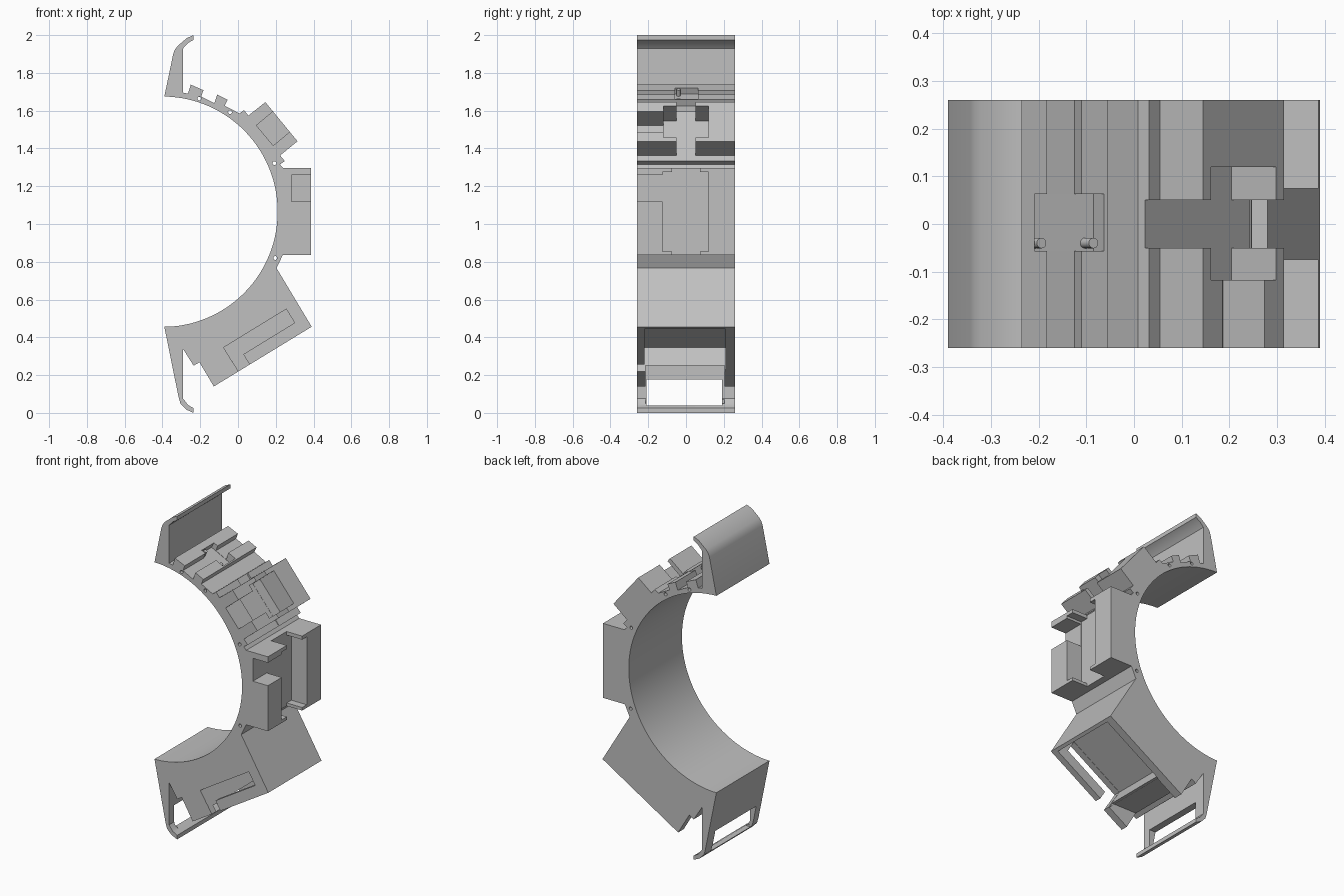
import bpy, bmesh
from math import cos, sin, radians
from mathutils import Vector, Matrix

if "Cube" in bpy.data.objects:
    bpy.data.objects.remove(bpy.data.objects["Cube"])

HALF = 0.26      # half the width of the bracket
OUT = 0.4        # beyond the bracket side, for open cuts

grey = bpy.data.materials.new("plain_grey")
grey.use_nodes = True
grey.diffuse_color = (0.53, 0.53, 0.53, 1)
grey.node_tree.nodes["Principled BSDF"].inputs["Base Color"].default_value = (0.53, 0.53, 0.53, 1)


def add_object(name, bm):
    bmesh.ops.recalc_face_normals(bm, faces=bm.faces)
    mesh = bpy.data.meshes.new(name)
    bm.to_mesh(mesh)
    bm.free()
    mesh.materials.append(grey)
    obj = bpy.data.objects.new(name, mesh)
    bpy.context.collection.objects.link(obj)
    return obj


def prism(name, points, y0, y1):
    """Extrude an x-z outline from y0 to y1."""
    bm = bmesh.new()
    face = bm.faces.new([bm.verts.new((x, y0, z)) for x, z in points])
    grown = bmesh.ops.extrude_face_region(bm, geom=[face])["geom"]
    moved = [g for g in grown if isinstance(g, bmesh.types.BMVert)]
    bmesh.ops.translate(bm, verts=moved, vec=(0, y1 - y0, 0))
    return add_object(name, bm)


def rod(name, x, y, z, radius, length, direction):
    bm = bmesh.new()
    turn = Vector(direction).to_track_quat('Z', 'Y').to_matrix().to_4x4()
    bmesh.ops.create_cone(bm, cap_ends=True, segments=20, radius1=radius, radius2=radius,
                          depth=length, matrix=Matrix.Translation((x, y, z)) @ turn)
    return add_object(name, bm)


def tilted(angle, t0, t1, n0, n1):
    """Rectangle in axes turned by angle, returned as x-z points."""
    c, s = cos(radians(angle)), sin(radians(angle))
    return [(c * t - s * n, s * t + c * n) for t, n in ((t0, n0), (t1, n0), (t1, n1), (t0, n1))]


# Body outline: upper hook, teeth, tilted socket, side socket, lower housing, lower hook
upper_hook = [(-0.39, 1.675), (-0.343, 1.9), (-0.335, 1.922), (-0.32, 1.942), (-0.27, 1.985),
              (-0.235, 2.0), (-0.235, 1.975), (-0.265, 1.958), (-0.29, 1.93), (-0.29, 1.695)]
teeth = [(-0.265, 1.69), (-0.25, 1.738), (-0.183, 1.708), (-0.195, 1.675), (-0.125, 1.639),
         (-0.11, 1.685), (-0.055, 1.658), (-0.07, 1.626), (0.008, 1.585)]
tilted_socket = [(0.032, 1.603), (0.055, 1.574), (0.145, 1.645), (0.315, 1.438), (0.223, 1.363),
                 (0.248, 1.333), (0.222, 1.316)]
side_socket = [(0.238, 1.297), (0.387, 1.297), (0.387, 0.836), (0.237, 0.836)]
housing = [(0.204, 0.766), (0.39, 0.456), (-0.128, 0.14), (-0.204, 0.268), (-0.235, 0.25)]
lower_hook = [(-0.29, 0.337), (-0.29, 0.075), (-0.265, 0.042), (-0.235, 0.025), (-0.235, 0.0),
              (-0.275, 0.018), (-0.305, 0.05), (-0.315, 0.085), (-0.39, 0.456)]
STEPS = 56
arc = [(-0.4 + 0.61 * cos(radians(-89 + 178 * i / STEPS)),
        1.065 + 0.61 * sin(radians(-89 + 178 * i / STEPS))) for i in range(1, STEPS)]
body = prism("curved_bracket", upper_hook + teeth + tilted_socket + side_socket + housing
             + lower_hook + arc, -HALF, HALF)

cutters = []


def cut(points, y0, y1):
    cutters.append(prism("cutter", points, y0, y1))


# Pocket through the two teeth
cut([(-0.225, 1.688), (-0.085, 1.617), (-0.035, 1.717), (-0.175, 1.788)], -0.057, 0.063)

# Tilted socket: long slot, wide pocket, notch in the front side
SOCKET = -50.2
cut(tilted(SOCKET, -1.32, -0.87, 1.04, 1.3), -0.05, 0.05)
cut(tilted(SOCKET, -1.145, -0.93, 1.041, 1.3), -0.118, 0.12)
cut(tilted(SOCKET, -1.107, -0.968, 1.049, 1.3), -OUT, -0.11)

# Side socket: through slot, wide pocket, notch in the front side
cut(tilted(0, 0.28, 0.5, 0.8, 1.32), -0.075, 0.075)
cut(tilted(0, 0.281, 0.5, 0.855, 1.275), -0.125, 0.12)
cut(tilted(0, 0.284, 0.5, 1.118, 1.26), -OUT, -0.115)

# Lower housing: open cavity, front slot, gap out of the slot, relief behind the hook
TRAY = 31.5
cut(tilted(TRAY, 0.115, 0.55, 0.05, 0.337), -0.22, 0.21)
cut(tilted(TRAY, 0.116, 0.505, 0.25, 0.335), -OUT, -0.2)
cut(tilted(TRAY, 0.117, 0.186, 0.05, 0.26), -OUT, -0.21)
cut(tilted(0, -0.287, 0.0, 0.05, 0.252), -0.215, 0.205)

# Window in the lower hook
cut(tilted(0, -0.5, -0.2, 0.04, 0.178), -0.21, 0.19)

# Small holes through the band
for x, z in ((-0.205, 1.664), (-0.042, 1.592), (0.193, 1.322), (0.197, 0.82)):
    cutters.append(rod("cutter", x, 0, z, 0.01, 1, (0, 1, 0)))

for cutter in cutters:
    cutter.hide_render = True
    mod = body.modifiers.new("cut", 'BOOLEAN')
    mod.operation, mod.solver, mod.object = 'DIFFERENCE', 'EXACT', cutter

# Bake the cuts and drop the cutters
graph = bpy.context.evaluated_depsgraph_get()
baked = bpy.data.meshes.new_from_object(body.evaluated_get(graph))
body.modifiers.clear()
body.data = baked
for cutter in cutters:
    bpy.data.objects.remove(cutter)

# Locating pins in the tooth pocket
pins = [rod("left_pin", -0.094, -0.04, 1.645, 0.011, 0.04, (0.45, 0, 0.89)),
        rod("right_pin", -0.203, -0.04, 1.695, 0.011, 0.04, (0.45, 0, 0.89))]

for obj in [body] + pins:
    bpy.ops.object.select_all(action='DESELECT')
    obj.select_set(True)
    bpy.context.view_layer.objects.active = obj
    bpy.ops.object.shade_smooth_by_angle(angle=radians(25))
